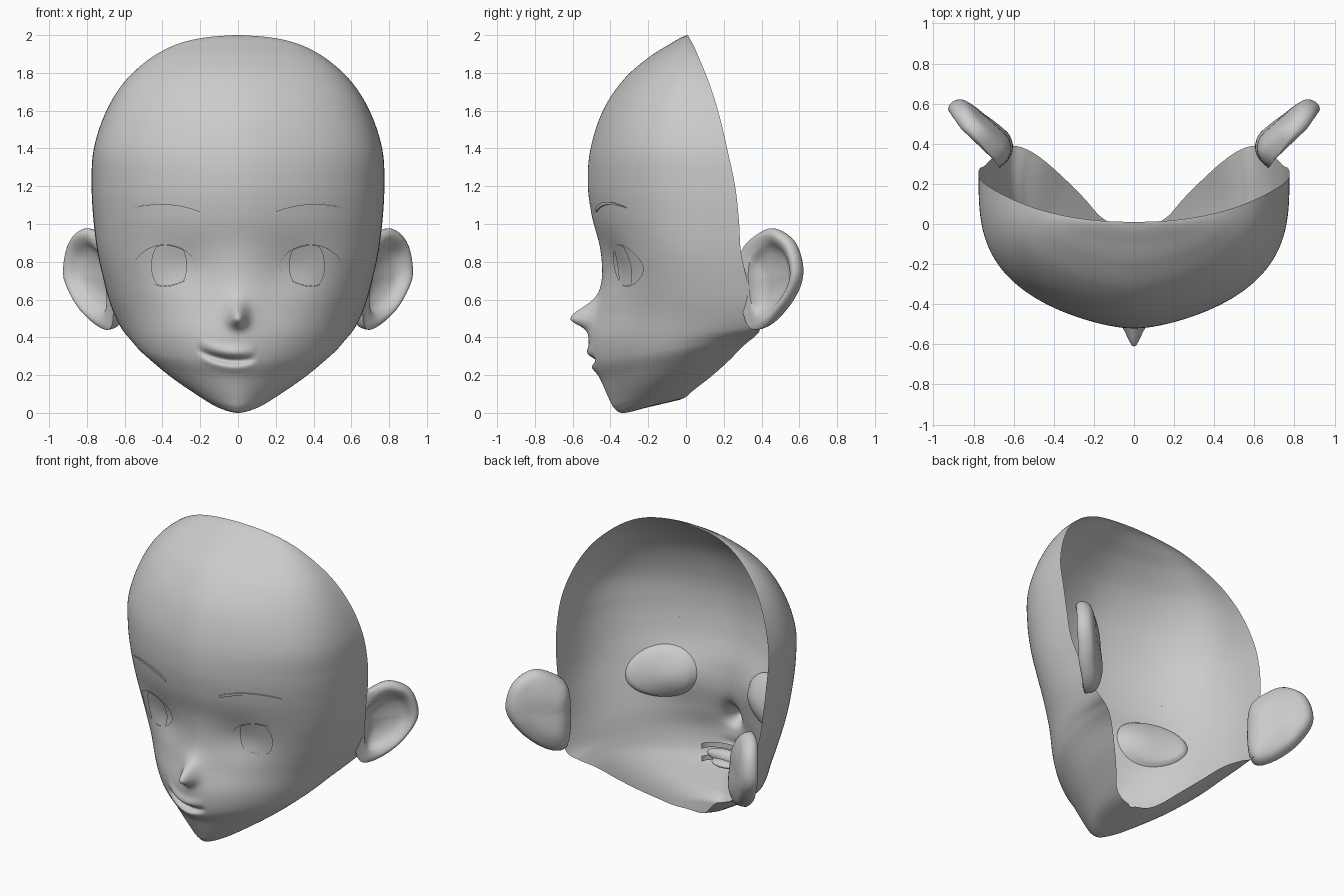
import bpy, bmesh, math
from mathutils import Vector
from mathutils.bvhtree import BVHTree

old = bpy.data.objects.get("Cube")
if old:
    bpy.data.objects.remove(old)

grey = bpy.data.materials.new("plain_grey")
grey.use_nodes = True
tone = (0.6, 0.6, 0.6, 1)
grey.diffuse_color = tone
grey.node_tree.nodes["Principled BSDF"].inputs["Base Color"].default_value = tone


def finish(bm, name, angle=50):
    mesh = bpy.data.meshes.new(name)
    bm.to_mesh(mesh)
    bm.free()
    mesh.materials.append(grey)
    obj = bpy.data.objects.new(name, mesh)
    bpy.context.collection.objects.link(obj)
    bpy.ops.object.select_all(action='DESELECT')
    obj.select_set(True)
    bpy.context.view_layer.objects.active = obj
    bpy.ops.object.shade_smooth_by_angle(angle=math.radians(angle))
    return obj


def grid(bm, rows, closed=False):
    verts = [[bm.verts.new(p) for p in row] for row in rows]
    for a, b in zip(verts, verts[1:]):
        n = len(a)
        for i in range(n if closed else n - 1):
            j = (i + 1) % n
            bm.faces.new((a[i], b[i], b[j], a[j]))
    return verts


def spline(points, steps, closed=False):
    # Catmull-Rom through tuples of any length
    n, out = len(points), []
    pick = (lambda i: points[i % n]) if closed else (lambda i: points[min(max(i, 0), n - 1)])
    for i in range(n if closed else n - 1):
        for s in range(steps):
            t = s / steps
            out.append([b + t / 2 * (c - a + t * (2 * a - 5 * b + 4 * c - d + t * (3 * (b - c) + d - a)))
                        for a, b, c, d in zip(pick(i - 1), pick(i), pick(i + 1), pick(i + 2))])
    if not closed:
        out.append(list(points[-1]))
    return out


def bump(v, width):
    return math.exp(-(v / width) ** 2)


# Face shell rows: centre y, centre z, edge x, edge y, edge z, roundness
ROWS = [
    (.01, 2, .02, .01, 2, 2), (-.03, 1.985, .19, .018, 1.985, 2),
    (-.09, 1.95, .34, .04, 1.945, 2.2), (-.2, 1.88, .48, .075, 1.865, 2.5),
    (-.33, 1.765, .61, .125, 1.74, 2.8), (-.44, 1.6, .705, .175, 1.58, 3),
    (-.505, 1.4, .765, .22, 1.39, 3.2), (-.52, 1.22, .775, .26, 1.2, 3.2),
    (-.5, 1.05, .765, .28, 1.02, 3.2), (-.455, .87, .745, .29, .86, 3.2),
    (-.445, .7, .715, .32, .72, 3), (-.465, .55, .67, .36, .56, 2.8),
    (-.505, .4, .61, .39, .45, 2.6), (-.5, .27, .53, .37, .41, 2.4),
    (-.45, .17, .44, .31, .36, 2.3), (-.41, .08, .34, .22, .27, 2.2),
    (-.38, .025, .25, .13, .19, 2.1), (-.33, 0, .17, .04, .12, 2),
    (-.2, .03, .1, 0, .085, 2), (-.03, .07, .02, -.02, .075, 2)]
COLS = 90
EYE = (.385, .78)


def eye_ratio(x, z):
    return (abs((abs(x) - EYE[0]) / .162) ** 1.8 + abs((z - EYE[1]) / .11) ** 1.8) ** (1 / 1.8)


def relief(x, z, y):
    # Nose, sockets, smiling mouth and its lips
    if y > .1:
        return 0
    nose = (.105 * bump(x, .045) * bump(z - .5, .075 if z > .5 else .045)
            + .03 * bump(x, .1) * bump(z - .52, .12))
    socket = .03 * bump(abs(x) - .28, .16) * bump(z - .76, .13)
    m = x + .06
    line = .28 - .14 * m + 1.3 * m * m
    span = max(0, 1 - (m / .16) ** 2)
    groove = .035 * span * bump(z - line, .02)
    lips = .016 * span * (bump(z - line - .045, .03) + .7 * bump(z - line + .035, .025))
    return socket + groove - nose - lips


bm = bmesh.new()
rows = []
for cy, cz, ex, ey, ez, n in spline(ROWS, 16):
    row = []
    jaw = .38 * bump(cz - .14, .19)
    for i in range(-COLS, COLS + 1):
        u = math.sin(abs(i) / COLS * math.pi / 2)
        c = max(0, 1 - u ** n) ** (1 / n)
        # Rounded section with a slight keel along the middle
        back = .76 * (1 - c) + .24 * (math.hypot(u, .2) - .2) / (math.hypot(1, .2) - .2)
        x = math.copysign(ex * (u + jaw * u * u * c), i)
        y = cy + (ey - cy) * back
        z = cz + (ez - cz) * back
        row.append((x, y + relief(x, z, y), z))
    rows.append(row)
grid(bm, rows)
surface = BVHTree.FromBMesh(bm)


def on_face(x, z, offset=0):
    hit = surface.ray_cast(Vector((x, -2, z)), Vector((0, 1, 0)))[0]
    return Vector((x, hit.y + offset, z))


# Eye openings, with their rims pulled onto a clean almond outline
def in_eye(p):
    return p.y < .1 and eye_ratio(p.x, p.z) < 1


bmesh.ops.delete(bm, geom=[f for f in bm.faces if in_eye(f.calc_center_median())], context='FACES')
for v in bm.verts:
    if v.is_boundary and v.co.y < .1 and eye_ratio(v.co.x, v.co.z) < 1.4:
        k = 1 / eye_ratio(v.co.x, v.co.z)
        cx = math.copysign(EYE[0], v.co.x)
        v.co = on_face(cx + (v.co.x - cx) * k, EYE[1] + (v.co.z - EYE[1]) * k)
finish(bm, "face_shell", 120)

# Ear outline: reach away from the head, height
EAR = [(-.03, .86), (.08, .95), (.19, .975), (.31, .9), (.355, .74), (.285, .6),
       (.15, .48), (.03, .44), (-.03, .5), (-.05, .68)]
# Ear section: outline scale, sideways offset
SECTION = [(.02, -.045), (.3, -.04), (.6, -.015), (.76, .03), (.88, .045), (.97, .03),
           (1, 0), (.95, -.035), (.8, -.06), (.45, -.085), (.02, -.09)]

for side, label in ((1, "left"), (-1, "right")):
    # Ear
    reach, out = Vector((.57, .82, 0)), Vector((.82, -.57, 0))
    root = Vector((.7, .32, 0))
    middle = Vector((.13, .7))
    loop = [Vector(p) for p in spline(EAR, 6, closed=True)]
    rings = []
    for scale, offset in spline(SECTION, 3):
        ring = []
        for p in loop:
            q = middle + (p - middle) * scale
            # The rim fades towards the face, and the back thickens at the root
            near = min(1, max(0, 1 - q.x / .22))
            depth = offset * (1 + .6 * near) if offset < 0 else offset * (1 - near)
            # The lobe tucks in towards the jaw
            co = root + reach * q.x + out * (depth - .12 * max(0, .72 - q.y))
            ring.append((co.x * side, co.y, q.y))
        rings.append(ring)
    bm = bmesh.new()
    verts = grid(bm, rings, closed=True)
    bm.faces.new(verts[0])
    bm.faces.new(verts[-1])
    bmesh.ops.recalc_face_normals(bm, faces=bm.faces)
    finish(bm, label + "_ear")

    # Eyeball: front follows the face just behind the lids, back is a shallow dome
    bm = bmesh.new()
    front, dome = [], []
    for k in range(1, 11):
        r = k / 10
        ring = [on_face(side * (EYE[0] + .195 * r * math.cos(t)), EYE[1] + .165 * r * math.sin(t))
                for t in (math.tau * s / 48 for s in range(48))]
        front.append([b + Vector((0, .008, 0)) for b in ring])
        dome.append([b + Vector((0, .008 + .06 * math.sqrt(1 - r * r), 0)) for b in ring])
    verts = grid(bm, front + dome[-2::-1], closed=True)
    bm.faces.new(verts[0])
    bm.faces.new(verts[-1])
    bmesh.ops.recalc_face_normals(bm, faces=bm.faces)
    finish(bm, label + "_eyeball")

    # Iris plate, trimmed by the lids
    bm = bmesh.new()
    plate = []
    for k in range(1, 6):
        ring = []
        for t in (math.tau * s / 40 for s in range(40)):
            x, z = -.02 + .095 * math.cos(t), .14 * math.sin(t)
            lid = .108 * (1 - (abs(x) / .162) ** 1.8) ** (1 / 1.8)
            z = max(-lid, min(lid, z))
            ring.append(on_face(side * (EYE[0] - .02 + (x + .02) * k / 5), EYE[1] + z * k / 5, -.002))
        plate.append(ring)
    bm.faces.new(grid(bm, plate, closed=True)[0])
    finish(bm, label + "_iris")

    # Eyebrow: thin raised strip
    bm = bmesh.new()
    strip = []
    for s in range(25):
        t = s / 24
        x = side * (.2 + .345 * t)
        z = 1.072 + .12 * t * (1 - t) + .015 * t
        h = .008 * (1 - t ** 3) + .001
        strip.append([on_face(x, z - h), on_face(x, z - h, -.008),
                      on_face(x, z + h, -.008), on_face(x, z + h)])
    grid(bm, strip)
    finish(bm, label + "_eyebrow")


# Mouth interior
def blob(name, centre, size):
    bm = bmesh.new()
    bmesh.ops.create_uvsphere(bm, u_segments=32, v_segments=16, radius=1)
    for v in bm.verts:
        v.co = Vector(centre) + Vector(a * b for a, b in zip(v.co, size))
    finish(bm, name)


blob("mouth_bag", (-.03, -.4, .285), (.15, .045, .045))
blob("tongue", (-.03, -.37, .26), (.09, .06, .025))
for name, z in (("upper_teeth", .335), ("lower_teeth", .25)):
    bm = bmesh.new()
    arch = []
    for s in range(21):
        a = math.pi * s / 20
        x, y = -.03 + .16 * math.cos(a), -.35 - .09 * math.sin(a)
        arch.append([(x, y, z - .018), (x, y, z + .018)])
    grid(bm, arch)
    finish(bm, name)
